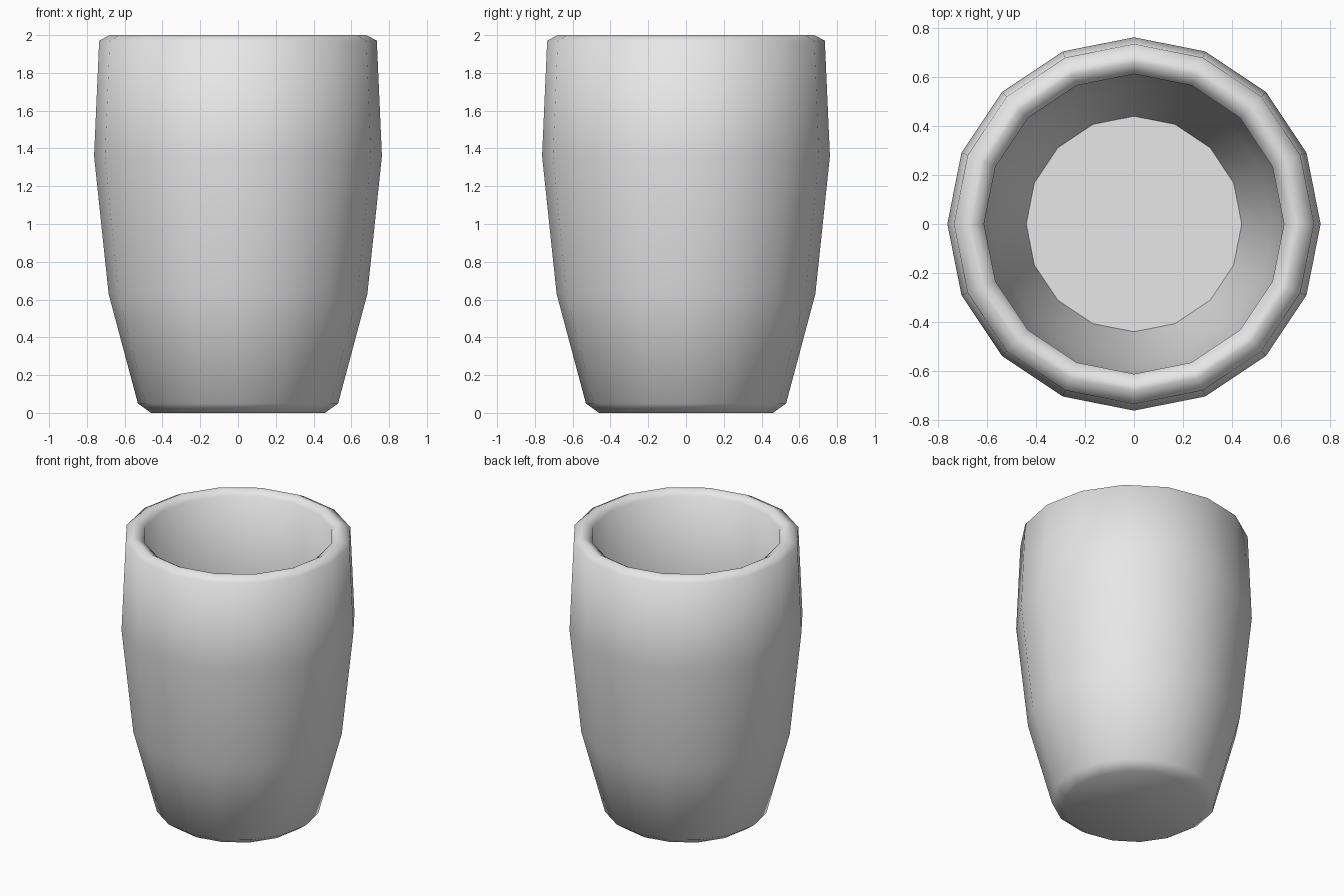
import bpy, bmesh, math

cube = bpy.data.objects.get("Cube")
if cube:
    bpy.data.objects.remove(cube, do_unlink=True)

SIDES = 16

# Warm-neutral grey for the whole cup
grey = bpy.data.materials.new("light_grey")
grey.use_nodes = True
colour = (0.8, 0.8, 0.8, 1)
grey.diffuse_color = colour
grey.node_tree.nodes["Principled BSDF"].inputs["Base Color"].default_value = colour

# Profile (radius, height): foot, outer wall, rounded rim, inner wall, floor
profile = [
    (0.46, 0), (0.53, 0.05), (0.685, 0.63), (0.762, 1.36), (0.735, 1.97),
    (0.68, 2), (0.66, 2), (0.612, 1.97),
    (0.635, 1.36), (0.565, 0.65), (0.44, 0.12),
]


def lathe(name, points, sides):
    bm = bmesh.new()
    rings = []
    for r, z in points:
        angles = [math.tau * i / sides for i in range(sides)]
        rings.append([bm.verts.new((r * math.cos(a), r * math.sin(a), z)) for a in angles])
    for low, high in zip(rings, rings[1:]):
        for i in range(sides):
            j = (i + 1) % sides
            bm.faces.new((low[i], low[j], high[j], high[i]))
    # Underside and inner floor
    bm.faces.new(rings[0][::-1])
    bm.faces.new(rings[-1])
    bmesh.ops.recalc_face_normals(bm, faces=bm.faces)
    mesh = bpy.data.meshes.new(name)
    bm.to_mesh(mesh)
    bm.free()
    obj = bpy.data.objects.new(name, mesh)
    bpy.context.collection.objects.link(obj)
    return obj


cup = lathe("cup", profile, SIDES)
cup.data.materials.append(grey)

# Smooth walls and rim, with a crisp inner floor edge
bpy.ops.object.select_all(action="DESELECT")
cup.select_set(True)
bpy.context.view_layer.objects.active = cup
bpy.ops.object.shade_smooth_by_angle(angle=math.radians(65))
